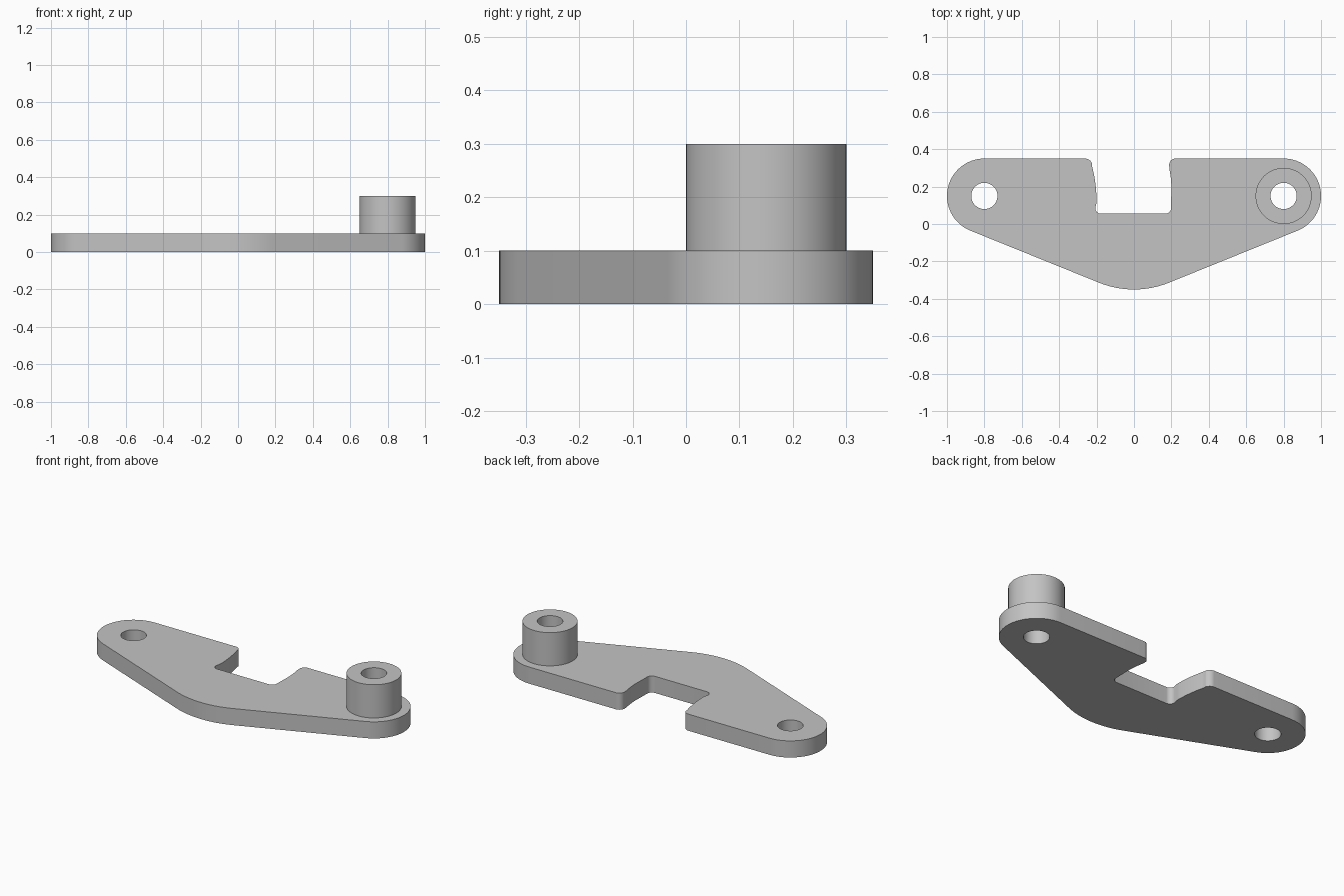
import bpy
import bmesh
from math import asin, cos, sin, pi, radians
from mathutils import Vector

cube = bpy.data.objects.get("Cube")
if cube:
    bpy.data.objects.remove(cube, do_unlink=True)

metal = bpy.data.materials.new("light grey metal")
metal.use_nodes = True
GREY = (0.55, 0.55, 0.55, 1)
metal.diffuse_color = GREY
metal.node_tree.nodes["Principled BSDF"].inputs["Base Color"].default_value = GREY

MID_Y = 0.15      # line through the pivot holes
PIVOT_X = 0.8
HOLE_R = 0.07
THICK = 0.1


def arc(cx, cy, r, start, end, steps):
    """Points along an arc, angles in radians."""
    return [(cx + r * cos(start + (end - start) * i / steps),
             cy + r * sin(start + (end - start) * i / steps))
            for i in range(steps + 1)]


def circle(cx, cy, r, steps=64):
    return arc(cx, cy, r, 0, 2 * pi, steps)[:-1]


def bezier(a, b, c, steps=10):
    """Quadratic curve from a to c, pulled towards b."""
    a, b, c = Vector(a), Vector(b), Vector(c)
    pts = [a * (1 - t) ** 2 + b * 2 * t * (1 - t) + c * t * t
           for t in (i / steps for i in range(steps + 1))]
    return [tuple(p) for p in pts]


def extruded(name, loops, z, height):
    """Solid with the first loop as outline and the others as holes."""
    bm = bmesh.new()
    edges = []
    for loop in loops:
        verts = [bm.verts.new((x, y, z)) for x, y in loop]
        edges += [bm.edges.new((v, verts[i - 1])) for i, v in enumerate(verts)]
    bmesh.ops.triangle_fill(bm, edges=edges, use_beauty=True, normal=(0, 0, 1))
    result = bmesh.ops.extrude_face_region(bm, geom=bm.faces[:], use_keep_orig=True)
    top = [g for g in result["geom"] if isinstance(g, bmesh.types.BMVert)]
    bmesh.ops.translate(bm, verts=top, vec=(0, 0, height))
    bmesh.ops.recalc_face_normals(bm, faces=bm.faces[:])
    mesh = bpy.data.meshes.new(name)
    bm.to_mesh(mesh)
    bm.free()
    mesh.materials.append(metal)
    obj = bpy.data.objects.new(name, mesh)
    bpy.context.collection.objects.link(obj)
    bpy.ops.object.select_all(action='DESELECT')
    obj.select_set(True)
    bpy.context.view_layer.objects.active = obj
    bpy.ops.object.shade_smooth_by_angle(angle=radians(30))
    return obj


# Plate outline, counter-clockwise: rounded ends joined to a wide front arc
lean = asin(0.3 / PIVOT_X)    # angle of the straight front edges
outline = arc(-PIVOT_X, MID_Y, 0.2, pi / 2, 3 * pi / 2 - lean, 32)
outline += arc(0, MID_Y, 0.5, 3 * pi / 2 - lean, 3 * pi / 2 + lean, 24)
outline += arc(PIVOT_X, MID_Y, 0.2, -pi / 2 + lean, pi / 2, 32)

# Notch in the back edge, from its left lip round to its right lip
outline += arc(0.222, 0.316, 0.034, pi / 2, pi, 10)
outline += bezier((0.189, 0.295), (0.2, 0.24), (0.2, 0.19))
outline += arc(0.168, 0.085, 0.03, 0, -pi / 2, 8)
outline += arc(-0.177, 0.085, 0.03, -pi / 2, -pi, 8)
outline += bezier((-0.2, 0.115), (-0.2, 0.22), (-0.226, 0.315))
outline += arc(-0.262, 0.31, 0.04, radians(20), pi / 2, 8)

holes = [circle(side * PIVOT_X, MID_Y, HOLE_R) for side in (-1, 1)]
extruded("lever_plate", [outline] + holes, 0, THICK)

# Hollow boss standing on the left pivot
extruded("pivot_boss", [circle(PIVOT_X, MID_Y, 0.15), holes[1]], THICK, 0.2)
